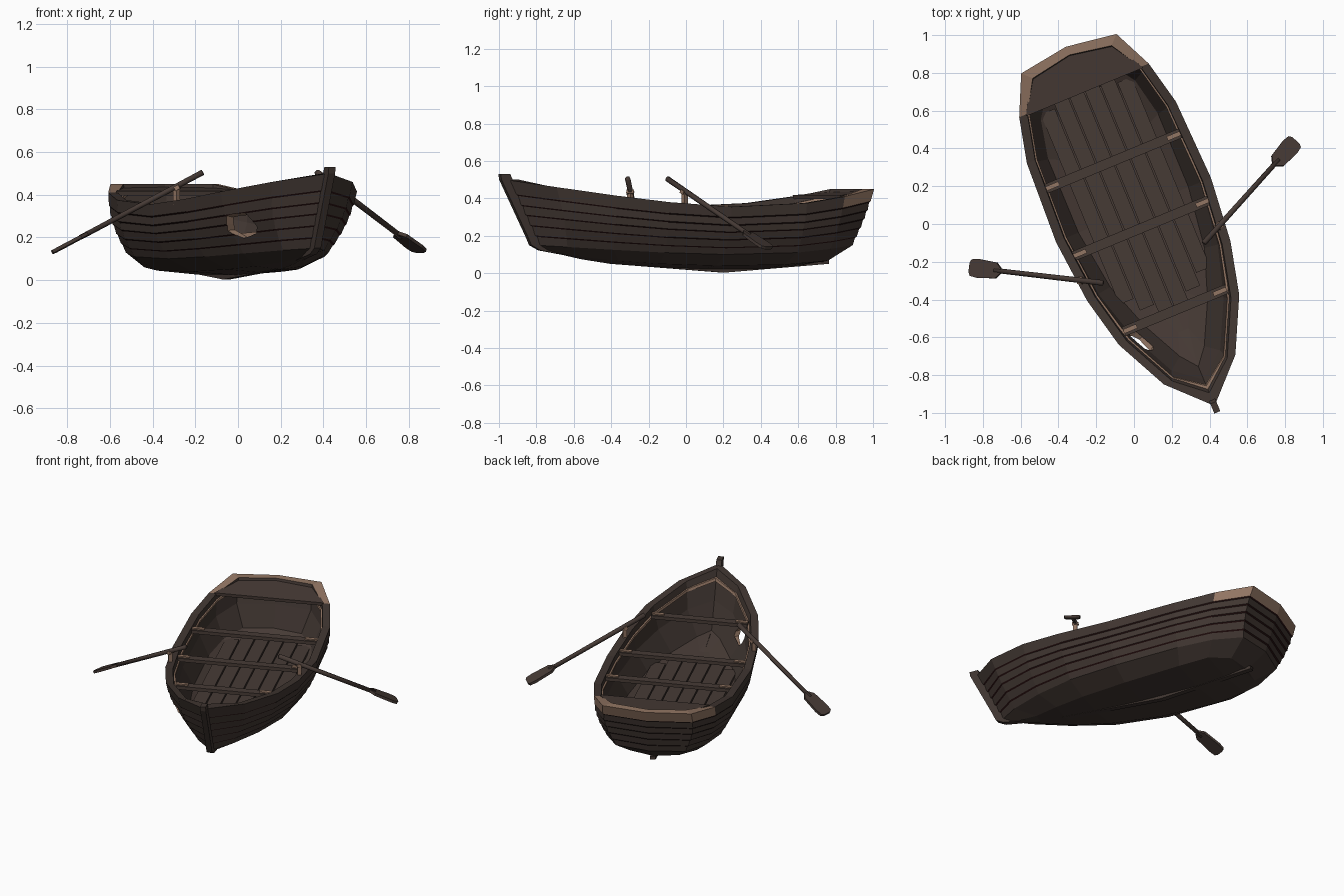
import bpy, bmesh, math
from mathutils import Matrix, Vector

if "Cube" in bpy.data.objects:
    bpy.data.objects.remove(bpy.data.objects["Cube"])

# Flat colours
def mat(name, rgb):
    m = bpy.data.materials.new(name)
    m.diffuse_color = (*rgb, 1)
    m.use_nodes = True
    m.node_tree.nodes["Principled BSDF"].inputs["Base Color"].default_value = m.diffuse_color
    return m

HULL, WOOD, TAN, SEAM = range(4)
MATS = [mat("dark hull wood", (0.052, 0.037, 0.031)),
        mat("brown wood", (0.062, 0.043, 0.036)),
        mat("pale worn wood", (0.29, 0.18, 0.125)),
        mat("dark seam", (0.022, 0.006, 0.006))]

# The boat lies along a line turned 22.5 degrees from the y axis
BOAT = Matrix.Rotation(math.radians(22.5), 4, 'Z') @ Matrix.Translation((0.026, 0, 0))

def finish(name, bm, index=None, matrix=BOAT):
    bmesh.ops.recalc_face_normals(bm, faces=bm.faces[:])
    if index is not None:
        for f in bm.faces:
            f.material_index = index
    bm.transform(matrix)
    me = bpy.data.meshes.new(name)
    bm.to_mesh(me)
    bm.free()
    for m in MATS:
        me.materials.append(m)
    ob = bpy.data.objects.new(name, me)
    bpy.context.collection.objects.link(ob)
    return ob

def prism(name, outline, depth, index, matrix, taper=1):
    """Flat outline in xy, extruded about z = 0; the top is scaled by taper."""
    bm = bmesh.new()
    face = bm.faces.new([bm.verts.new((x, y, -depth / 2)) for x, y in outline])
    r = bmesh.ops.extrude_face_region(bm, geom=[face])
    for v in r["geom"]:
        if isinstance(v, bmesh.types.BMVert):
            v.co = (v.co.x * taper, v.co.y * taper, depth / 2)
    return finish(name, bm, index, matrix)

def box(name, c, s, index):
    x, y = s[0] / 2, s[1] / 2
    return prism(name, [(-x, -y), (x, -y), (x, y), (-x, y)], s[2], index,
                 BOAT @ Matrix.Translation(c))

# Half outlines, bow to stern: (length, half width, height)
SHEER = [(-1.045, 0, .50), (-.845, .20, .46), (-.56, .34, .415), (-.28, .406, .38), (.07, .439, .355),
         (.513, .422, .375), (.755, .366, .41), (.96, .268, .45), (1.0, 0, .45)]
CHINE = [(-.875, 0, .15), (-.74, .10, .14), (-.52, .21, .125), (-.26, .30, .11), (.07, .345, .10),
         (.49, .345, .11), (.70, .30, .13), (.86, .21, .15), (.90, 0, .15)]
BILGE = [(-.83, 0, .12), (-.62, .05, .085), (-.45, .12, .065), (-.24, .18, .05), (.07, .23, .04),
         (.45, .25, .045), (.64, .235, .06), (.75, .15, .068), (.78, 0, .06)]
KEEL_Z = [.12, .075, .05, .035, .022, .022, .04, .06, .06]

def ring(half, d=0, dz=0):
    """Closed loop round the boat, moved inwards by d."""
    pts = []
    for i, (y, w, z) in enumerate(half):
        y += 1.6 * d if i == 0 else -d if i >= 7 else 0
        pts.append(Vector((max(w - d, 0) if w else 0, y, z + dz)))
    return pts + [Vector((-p.x, p.y, p.z)) for p in pts[-2:0:-1]]

def side(f, d=0, dz=0):
    """Loop at fraction f between chine and sheer."""
    half = []
    for c, s in zip(CHINE, SHEER):
        y, w, z = (a + (b - a) * f for a, b in zip(c, s))
        half.append((y, w + (.025 * math.sin(math.pi * f) if w else 0), z))
    return ring(half, d, dz)

def loft(loops, colours, closed=False):
    bm = bmesh.new()
    rows = [[bm.verts.new(p) for p in l] for l in loops]
    n = len(rows[0])
    for k in range(len(rows) - (0 if closed else 1)):
        a, b = rows[k], rows[(k + 1) % len(rows)]
        for i in range(n):
            j = (i + 1) % n
            f = bm.faces.new((a[i], a[j], b[j], b[i]))
            c = colours[k]
            if c == "rim":             # pale cap round the stern
                c = TAN if 6 <= i <= 9 else HULL
            f.material_index = c
    bmesh.ops.remove_doubles(bm, verts=bm.verts[:], dist=1e-4)
    return bm

# Hull: bottom, lapped planks with seams, rim, then the inner skin
spine = [(y, 0, z) for (y, w, z), z in zip(BILGE, KEEL_Z)]
loops, cols = [ring(spine), ring(BILGE)], [HULL, HULL]
SEAMS = [0, .13, .29, .45, .60, .76, 1]
for k in range(6):
    top = k == 5
    loops += [side(SEAMS[k] + (.022 if k else 0), -.005), side(SEAMS[k + 1], -.005 if top else 0)]
    cols += ["rim" if top else HULL, "rim" if top else SEAM]
loops += [side(1, .042), side(.5, .036), side(0, .03, .01), ring(BILGE, .02, .028), ring(spine, .02, .034)]
cols += [HULL, HULL, WOOD, WOOD]
hull = finish("hull", loft(loops, cols))

# Broken hole in the port bow, wider on the outside
N = 11
jag = [1, .9, 1.08, .95, 1.05, .88, 1.06, .93, 1.04, .9, 1.02]
normal = Vector((-.896, -.443, 0))
frame = Matrix((Vector((.443, -.896, 0)), Vector((0, 0, 1)), normal)).transposed().to_4x4()
cutter = prism("hole_cutter",
               [(.075 * j * math.cos(i * math.tau / N), .047 * j * math.sin(i * math.tau / N))
                for i, j in enumerate(jag)], .1, TAN,
               BOAT @ Matrix.Translation((-.255, -.60, .25)) @ frame, 1.5)
cutter.hide_render = True
mod = hull.modifiers.new("hole", 'BOOLEAN')
mod.operation, mod.solver, mod.object = 'DIFFERENCE', 'EXACT', cutter
bpy.context.view_layer.objects.active = hull
bpy.ops.object.modifier_apply(modifier="hole")
bpy.data.objects.remove(cutter)

# Pale stringer round the inside
finish("inner_stringer", loft([side(.82, .03), side(.82, .053), side(.87, .053), side(.87, .03)],
                              [TAN] * 4, True))

# Stem and keel in one profile
profile = [(-1.09, .53), (-1.085, .50), (-.935, .20), (-.912, .15), (-.86, .122), (-.44, .05), (.205, .003),
           (.81, .05), (.81, .07), (.2, .04), (-.44, .065), (-.8, .125), (-.86, .18), (-1.0, .46), (-1.035, .53)]
upright = Matrix(((0, 0, 1, 0), (1, 0, 0, 0), (0, 1, 0, 0), (0, 0, 0, 1)))
prism("stem_and_keel", profile, .034, HULL, BOAT @ upright)

# Floorboards
for i in range(6):
    x = (i - 2.5) * .088
    a = abs(i - 2.5)
    front, back = -.54 + .07 * a, .80 - .03 * a
    box(f"floorboard_{i + 1}", (x, (front + back) / 2, .125), (.081, back - front, .018), WOOD)

# Thwarts with pale knees at both ends
for i, (y, half, z) in enumerate([(.35, .385, .345), (-.035, .39, .335), (-.505, .295, .375)]):
    box(f"thwart_{i + 1}", (0, y, z), (2 * half, .052, .022), WOOD)
    for s in (-1, 1):
        box(f"thwart_knee_{i + 1}_{s}", (s * (half - .038), y, z + .014), (.075, .024, .01), TAN)

# Stern seat, just below the rim
prism("stern_seat", [(-.335, .745), (.335, .745), (.24, .925), (0, .965), (-.24, .925)], .02, WOOD,
      BOAT @ Matrix.Translation((0, .745, .425)) @ Matrix.Rotation(.09, 4, 'X')
      @ Matrix.Translation((0, -.745, -.018)))

# Oars and their locks, in world space
def oar(name, handle, tip, lock):
    a, b = Vector(handle), Vector(tip)
    d = (b - a).normalized()
    across = Vector((0, 0, 1)).cross(d).normalized()
    up = d.cross(across)
    m = Matrix.Translation(a) @ Matrix((d, across, up)).transposed().to_4x4()
    L = (b - a).length
    bm = bmesh.new()
    bmesh.ops.create_cone(bm, cap_ends=True, segments=6, radius1=.015, radius2=.013, depth=L - .15,
                          matrix=Matrix.Translation(((L - .15) / 2, 0, 0)) @ Matrix.Rotation(math.pi / 2, 4, 'Y'))
    shaft = finish(name + "_shaft", bm, WOOD, m)
    shaft.data.shade_smooth()
    half = [(L - .19, .012), (L - .16, .042), (L - .05, .05), (L - .01, .044), (L, .025)]
    prism(name + "_blade", half + [(x, -y) for x, y in reversed(half)], .016, WOOD, m)
    # lock: a pin on the rail and a collar under the shaft
    p = a + d * lock
    bm = bmesh.new()
    bmesh.ops.create_cone(bm, cap_ends=True, segments=4, radius1=.017, radius2=.017, depth=.075,
                          matrix=Matrix.Translation(p - Vector((0, 0, .05))))
    bmesh.ops.create_cube(bm, size=1, matrix=m @ Matrix.Translation((lock, 0, -.008))
                          @ Matrix.Diagonal((.024, .04, .02, 1)))
    finish(name + "_lock", bm, TAN, Matrix.Identity(4))

oar("starboard_oar", (.37, -.10, .505), (.855, .44, .135), .14)
oar("port_oar", (-.165, -.312, .505), (-.87, -.23, .13), .14)
